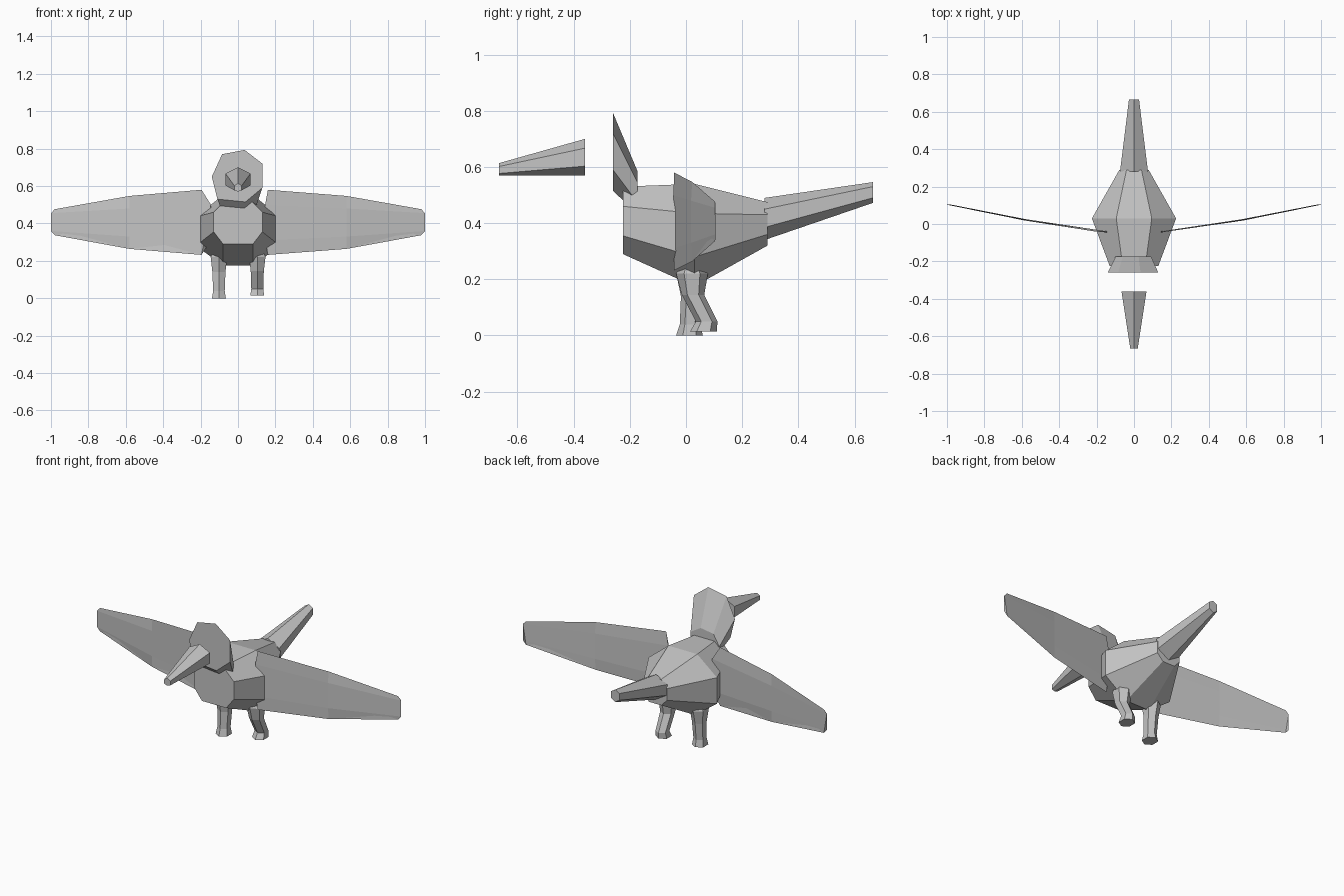
import bpy
import bmesh
from math import cos, sin, radians

cube = bpy.data.objects.get("Cube")
if cube:
    bpy.data.objects.remove(cube, do_unlink=True)

grey = bpy.data.materials.new("plain grey")
grey.use_nodes = True
colour = (0.55, 0.55, 0.55, 1)
grey.diffuse_color = colour
grey.node_tree.nodes["Principled BSDF"].inputs["Base Color"].default_value = colour


def loft(name, rings):
    """Skin a row of equal-sized rings and cap both ends."""
    bm = bmesh.new()
    rows = [[bm.verts.new(p) for p in ring] for ring in rings]
    n = len(rows[0])
    for a, b in zip(rows, rows[1:]):
        for i in range(n):
            j = (i + 1) % n
            bm.faces.new((a[i], a[j], b[j], b[i]))
    bm.faces.new(rows[0])
    bm.faces.new(rows[-1])
    bmesh.ops.recalc_face_normals(bm, faces=bm.faces)
    mesh = bpy.data.meshes.new(name)
    bm.to_mesh(mesh)
    bm.free()
    mesh.materials.append(grey)
    obj = bpy.data.objects.new(name, mesh)
    bpy.context.collection.objects.link(obj)
    return obj


def body_ring(y, top, upper, lower, bottom):
    """Eight-sided section from four (half width, height) corners."""
    half = [top, upper, lower, bottom]
    return [(x, y, z) for x, z in half] + [(-x, y, z) for x, z in reversed(half)]


def hex_ring(y, w, z_top, z_upper, z_lower, z_bottom):
    """Six-sided section with a ridge at top and bottom."""
    return [(0, y, z_top), (w, y, z_upper), (w, y, z_lower),
            (0, y, z_bottom), (-w, y, z_lower), (-w, y, z_upper)]


# Body
loft("body", [
    body_ring(-0.225, (0.06, 0.53), (0.13, 0.46), (0.13, 0.355), (0.08, 0.29)),
    body_ring(0.03, (0.095, 0.54), (0.225, 0.435), (0.225, 0.28), (0.08, 0.175)),
    body_ring(0.29, (0.04, 0.475), (0.078, 0.43), (0.078, 0.36), (0.04, 0.32)),
])

# Tail and beak
loft("tail", [hex_ring(0.28, 0.075, 0.49, 0.45, 0.385, 0.34),
              hex_ring(0.665, 0.027, 0.546, 0.53, 0.49, 0.472)])
loft("beak", [hex_ring(-0.36, 0.067, 0.70, 0.667, 0.603, 0.57),
              hex_ring(-0.665, 0.02, 0.614, 0.602, 0.577, 0.57)])

# Head: a seven-sided face narrowing back into the body
face = [(-0.085, 0.77), (0.035, 0.793), (0.13, 0.72), (0.13, 0.59),
        (0.04, 0.515), (-0.11, 0.53), (-0.14, 0.65)]
loft("head", [
    [(x, -0.26, z) for x, z in face],
    [(x * 0.7, -0.173, 0.51 + (z - 0.655) * 0.55) for x, z in face],
])


# Wings: thin curved plates, tapering to the tip
def wing_ring(side, x_edge, x_inner, y, top, upper, lower, bottom, t):
    e, i = side * x_edge, side * x_inner
    return [(e, y, top), (i, y - t, upper), (i, y - t, lower),
            (e, y, bottom), (i, y + t, lower), (i, y + t, upper)]


for name, side, root in (("left_wing", 1, 0.16), ("right_wing", -1, 0.195)):
    loft(name, [
        wing_ring(side, root, 0.145, -0.042, 0.58, 0.50, 0.31, 0.232, 0.003),
        wing_ring(side, 0.58, 0.58, 0.022, 0.547, 0.48, 0.33, 0.264, 0.004),
        wing_ring(side, 0.98, 1.0, 0.104, 0.476, 0.455, 0.36, 0.337, 0.001),
    ])


# Legs: six-sided, each ring given as height, front y, back y, half width
def leg(name, x, stations):
    rings = []
    for z, y0, y1, w in stations:
        mid, r = (y0 + y1) / 2, (y1 - y0) / 2
        rings.append([(x + w / 0.866 * sin(radians(a)), mid - r * cos(radians(a)), z)
                      for a in range(0, 360, 60)])
    loft(name, rings)


leg("left_leg", 0.103, [
    (0.015, 0.015, 0.11, 0.037), (0.05, 0.035, 0.112, 0.032),
    (0.145, -0.015, 0.065, 0.035), (0.22, -0.035, 0.078, 0.044),
    (0.27, -0.01, 0.05, 0.025)])
leg("right_leg", -0.102, [
    (0, -0.035, 0.06, 0.037), (0.04, -0.022, 0.05, 0.031),
    (0.14, -0.018, 0.06, 0.035), (0.22, -0.035, 0.078, 0.044),
    (0.27, -0.01, 0.05, 0.025)])
